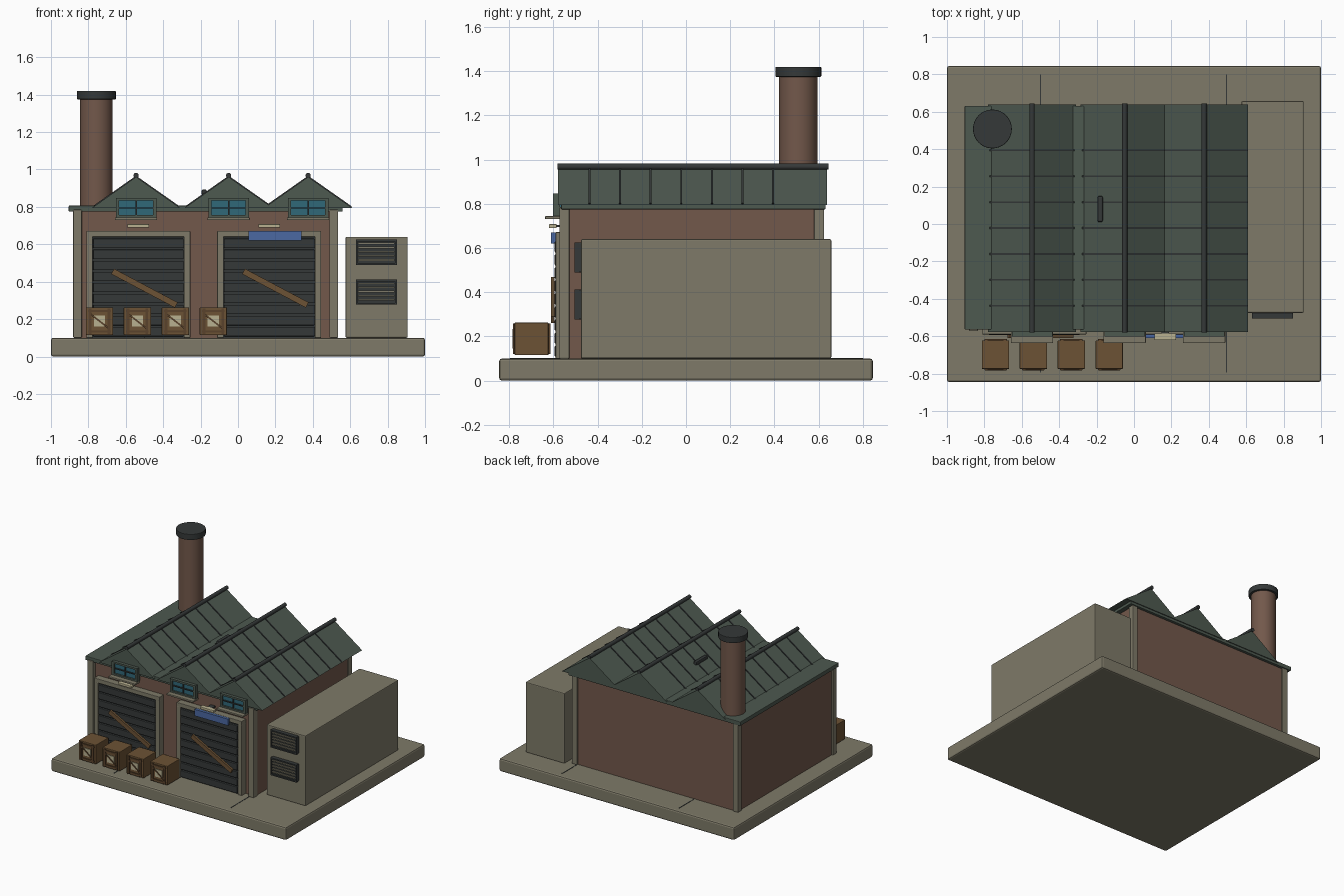
import bpy, bmesh, math
from mathutils import Matrix

if "Cube" in bpy.data.objects:
    bpy.data.objects.remove(bpy.data.objects["Cube"])


def material(name, r, g, b):
    m = bpy.data.materials.new(name)
    m.diffuse_color = (r, g, b, 1)
    m.use_nodes = True
    m.node_tree.nodes["Principled BSDF"].inputs["Base Color"].default_value = m.diffuse_color
    return m


CONCRETE = material("concrete", 0.21, 0.195, 0.14)
BRICK = material("brick", 0.17, 0.098, 0.07)
ROOF = material("roof_green", 0.075, 0.10, 0.08)
DARK = material("dark_metal", 0.035, 0.04, 0.04)
WOOD = material("wood", 0.15, 0.085, 0.035)
DARKWOOD = material("dark_wood", 0.10, 0.055, 0.025)
GLASS = material("glass", 0.03, 0.14, 0.19)
BLUE = material("blue_paint", 0.07, 0.14, 0.36)
CREAM = material("cream", 0.48, 0.44, 0.28)


def finish(name, bm, mat, bevel=0):
    bmesh.ops.recalc_face_normals(bm, faces=bm.faces)
    me = bpy.data.meshes.new(name)
    bm.to_mesh(me)
    bm.free()
    me.materials.append(mat)
    ob = bpy.data.objects.new(name, me)
    bpy.context.collection.objects.link(ob)
    if bevel:
        mod = ob.modifiers.new("bevel", "BEVEL")
        mod.width = bevel
        mod.segments = 2
    return ob


def box(name, x, y, z, mat, bevel=0.0):
    """Box from (min, max) pairs."""
    bm = bmesh.new()
    size = Matrix.Diagonal((x[1] - x[0], y[1] - y[0], z[1] - z[0], 1))
    mid = Matrix.Translation([(a + b) / 2 for a, b in (x, y, z)])
    bmesh.ops.create_cube(bm, size=1, matrix=mid @ size)
    return finish(name, bm, mat, bevel)


def bar(name, centre, size, angle, mat):
    """Box turned about the y axis."""
    bm = bmesh.new()
    bmesh.ops.create_cube(bm, size=1, matrix=Matrix.Translation(centre)
                          @ Matrix.Rotation(angle, 4, 'Y') @ Matrix.Diagonal((*size, 1)))
    return finish(name, bm, mat)


def cylinder(name, centre, r, length, mat, axis='Z', bevel=0):
    rot = Matrix.Rotation(math.pi / 2, 4, 'X') if axis == 'Y' else Matrix.Identity(4)
    bm = bmesh.new()
    bmesh.ops.create_cone(bm, cap_ends=True, segments=32, radius1=r, radius2=r,
                          depth=length, matrix=Matrix.Translation(centre) @ rot)
    for f in bm.faces:
        f.smooth = len(f.verts) == 4
    for e in bm.edges:
        e.smooth = not any(len(f.verts) > 4 for f in e.link_faces)
    return finish(name, bm, mat, bevel)


# paved base with expansion joints
box("base_slab", (-1, 1), (-0.845, 0.845), (0, 0.1), CONCRETE, 0.012)
for x in (-0.5, 0.495):
    box("base_joint", (x - 0.003, x + 0.003), (-0.795, 0.8), (0.098, 0.102), DARK)

# main hall, corner posts and eaves
box("brick_hall", (-0.868, 0.525), (-0.54, 0.612), (0.1, 0.785), BRICK)
for x in (-0.858, 0.512):
    for y in (-0.55, 0.602):
        box("corner_post", (x - 0.023, x + 0.023), (y - 0.023, y + 0.023),
            (0.1, 0.785), CONCRETE, 0.004)
box("eaves_slab", (-0.905, 0.56), (-0.565, 0.632), (0.775, 0.807), ROOF, 0.004)

# three gabled roof bays with ridge rolls and seams
HALF, LOW, HIGH = 0.235, 0.795, 0.96
SLOPE = math.atan2(HIGH - LOW, HALF)
BAYS = (-0.545, -0.05, 0.375)
for cx in BAYS:
    bm = bmesh.new()
    face = bm.faces.new([bm.verts.new(p) for p in (
        (cx - HALF, -0.578, LOW), (cx + HALF, -0.578, LOW), (cx, -0.578, HIGH))])
    ext = bmesh.ops.extrude_face_region(bm, geom=[face])
    verts = [v for v in ext["geom"] if isinstance(v, bmesh.types.BMVert)]
    bmesh.ops.translate(bm, verts=verts, vec=(0, 1.216, 0))
    finish("roof_gable", bm, ROOF)
    cylinder("ridge_roll", (cx, 0.032, 0.968), 0.014, 1.226, DARK, 'Y')
    for i in range(7):
        y = -0.437 + i * 0.1385
        for s in (-1, 1):
            bar("roof_seam", (cx + s * HALF / 2, y, (LOW + HIGH) / 2 + 0.001),
                (math.hypot(HALF, HIGH - LOW) - 0.01, 0.009, 0.009), s * SLOPE, DARK)
box("roof_vent", (-0.195, -0.167), (0.01, 0.15), (0.865, 0.893), DARK, 0.008)

# chimney
cylinder("chimney", (-0.757, 0.508, 1.09), 0.087, 0.59, BRICK)
cylinder("chimney_cap", (-0.757, 0.508, 1.397), 0.104, 0.045, DARK, bevel=0.004)

# side annex with louvred vents
box("annex", (0.575, 0.907), (-0.475, 0.657), (0.1, 0.64), CONCRETE, 0.006)
for z in (0.277, 0.49):
    box("vent_panel", (0.63, 0.85), (-0.492, -0.47), (z, z + 0.135), DARK, 0.004)
    for i in range(5):
        zz = z + 0.022 + i * 0.022
        box("vent_louvre", (0.642, 0.838), (-0.503, -0.488), (zz, zz + 0.009), CONCRETE)
    for x in (0.63, 0.84):
        box("vent_rim_side", (x, x + 0.01), (-0.505, -0.485), (z, z + 0.135), DARK)
    for zz in (z, z + 0.125):
        box("vent_rim_edge", (0.63, 0.85), (-0.505, -0.485), (zz, zz + 0.01), DARK)

# roller doors
for cx in (-0.533, 0.167):
    box("door_panel", (cx - 0.25, cx + 0.25), (-0.578, -0.535), (0.1, 0.64), DARK)
    for i in range(9):
        z = 0.108 + i * 0.059
        box("door_slat", (cx - 0.242, cx + 0.242), (-0.594, -0.57), (z, z + 0.05), DARK, 0.004)
    for s in (-1, 1):
        x = cx + s * 0.261
        box("door_jamb", (x - 0.017, x + 0.017), (-0.59, -0.535), (0.1, 0.645), CONCRETE, 0.003)
    box("door_lintel", (cx - 0.278, cx + 0.278), (-0.59, -0.535), (0.64, 0.672), CONCRETE, 0.003)
    bar("door_plank", (cx + 0.035 - 0.002, -0.602, 0.365), (0.385, 0.016, 0.032),
        math.atan2(0.18, 0.34), WOOD)
    box("door_lamp", (cx - 0.058, cx + 0.058), (-0.62, -0.585), (0.69, 0.708), CREAM, 0.003)
    box("lamp_bracket", (cx - 0.02, cx + 0.02), (-0.59, -0.535), (0.694, 0.704), DARK)
box("blank_sign", (0.055, 0.34), (-0.61, -0.588), (0.62, 0.67), BLUE)

# gable windows
for cx in BAYS:
    box("window_glass", (cx - 0.1, cx + 0.1), (-0.588, -0.565), (0.75, 0.84), GLASS)
    for s in (-1, 1):
        x = cx + s * 0.0995
        box("window_stile", (x - 0.009, x + 0.009), (-0.602, -0.57), (0.742, 0.847), ROOF)
        x = cx + s * 0.001
    for z in (0.742, 0.833):
        box("window_rail", (cx - 0.1, cx + 0.1), (-0.602, -0.57), (z, z + 0.014), ROOF)
    box("window_mullion", (cx - 0.004, cx + 0.004), (-0.597, -0.58), (0.75, 0.84), DARK)
    box("window_bar", (cx - 0.092, cx + 0.092), (-0.597, -0.58), (0.791, 0.798), DARK)
    box("window_sill", (cx - 0.113, cx + 0.113), (-0.637, -0.57), (0.73, 0.744), CONCRETE, 0.003)

# row of crates
for cx in (-0.74, -0.538, -0.335, -0.132):
    box("crate", (cx - 0.073, cx + 0.073), (-0.775, -0.622), (0.115, 0.263), WOOD, 0.004)
    for y in (-0.777, -0.62):
        for s in (-1, 1):
            x = cx + s * 0.05
            box("crate_batten", (x - 0.007, x + 0.007), (y - 0.006, y + 0.006),
                (0.12, 0.258), DARKWOOD)
            z = 0.189 + s * 0.055
            box("crate_rail", (cx - 0.06, cx + 0.06), (y - 0.004, y + 0.004),
                (z - 0.006, z + 0.006), DARKWOOD)
    box("crate_label", (cx - 0.03, cx + 0.03), (-0.780, -0.77), (0.16, 0.218), CREAM)
    bar("crate_brace", (cx, -0.780, 0.189), (0.13, 0.008, 0.009), math.radians(38), DARKWOOD)
